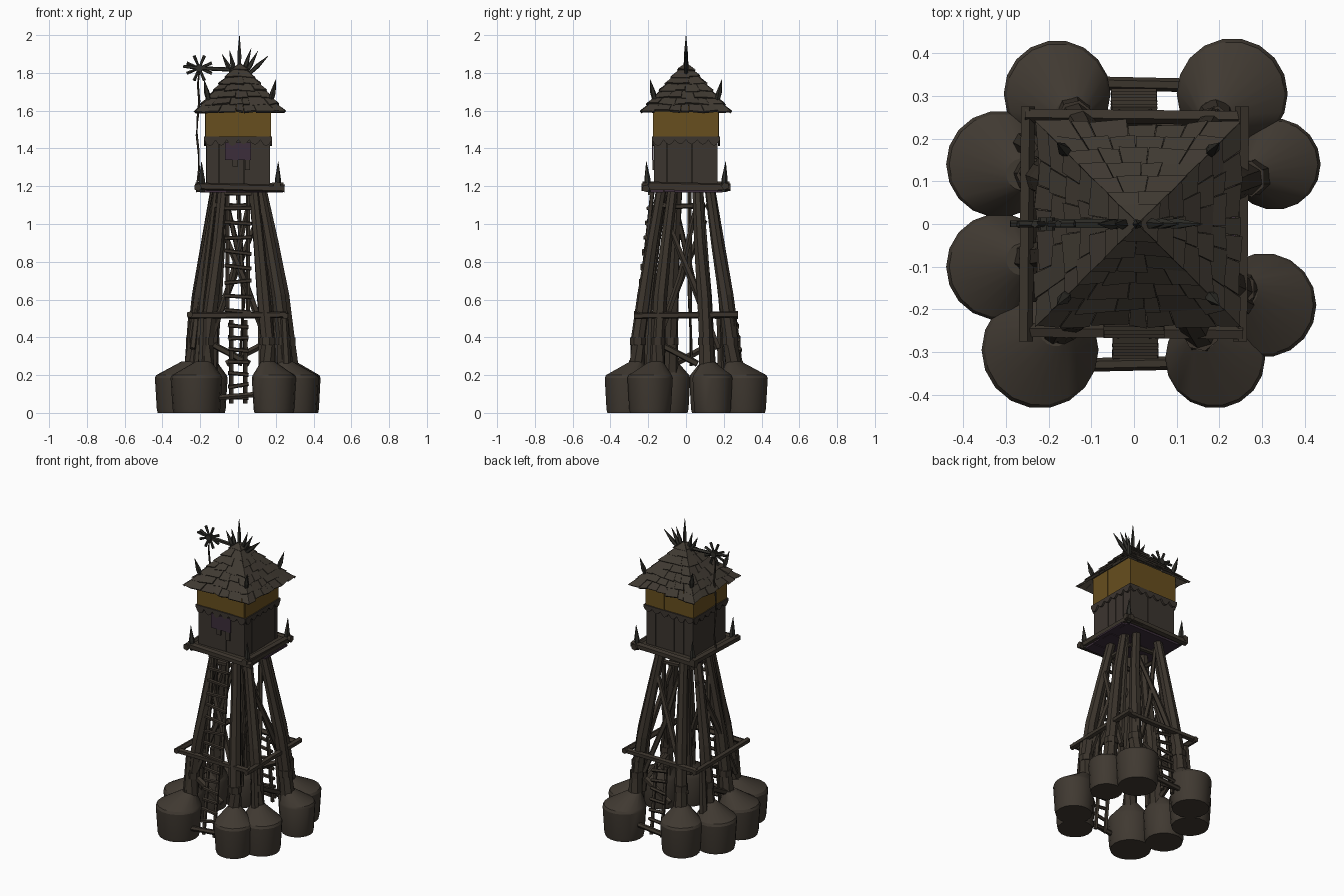
import bpy, bmesh, math, random
from mathutils import Vector, Matrix

random.seed(4)
if "Cube" in bpy.data.objects:
    bpy.data.objects.remove(bpy.data.objects["Cube"])


def material(name, rgb):
    m = bpy.data.materials.new(name)
    m.use_nodes = True
    m.diffuse_color = (*rgb, 1)
    bsdf = m.node_tree.nodes["Principled BSDF"]
    bsdf.inputs["Base Color"].default_value = (*rgb, 1)
    bsdf.inputs["Roughness"].default_value = 0.9
    return m


WOOD = material("dark wood", (0.043, 0.034, 0.025))
WALL = material("wall wood", (0.044, 0.035, 0.028))
ROOF = material("roof shingle", (0.050, 0.041, 0.031))
CLAY = material("clay", (0.051, 0.041, 0.031))
GOLD = material("ochre panel", (0.135, 0.077, 0.013))
PLUM = material("plum cloth", (0.045, 0.027, 0.043))
IRON = material("dark spike", (0.028, 0.027, 0.022))


def finish(name, bm, mat, smooth=None):
    bmesh.ops.recalc_face_normals(bm, faces=bm.faces)
    me = bpy.data.meshes.new(name)
    bm.to_mesh(me)
    bm.free()
    ob = bpy.data.objects.new(name, me)
    bpy.context.collection.objects.link(ob)
    me.materials.append(mat)
    if smooth:
        bpy.ops.object.select_all(action='DESELECT')
        ob.select_set(True)
        bpy.context.view_layer.objects.active = ob
        bpy.ops.object.shade_smooth_by_angle(angle=math.radians(smooth))


def skin(bm, rings):
    """Close a stack of rings into a solid."""
    n = len(rings[0])
    for r, s in zip(rings, rings[1:]):
        for j in range(n):
            bm.faces.new((r[j], r[(j + 1) % n], s[(j + 1) % n], s[j]))
    bm.faces.new(rings[0])
    bm.faces.new(rings[-1])


def tube(bm, pts, radii, n=6):
    """Sweep an n-sided ring along a path."""
    pts = [Vector(p) for p in pts]
    if not isinstance(radii, (list, tuple)):
        radii = [radii] * len(pts)
    rings = []
    for i, p in enumerate(pts):
        d = pts[min(i + 1, len(pts) - 1)] - pts[max(i - 1, 0)]
        q = d.to_track_quat('Z', 'Y')
        rings.append([bm.verts.new(p + q @ Vector((radii[i] * math.cos(a), radii[i] * math.sin(a), 0)))
                      for a in (2 * math.pi * j / n for j in range(n))])
    skin(bm, rings)


def hexa(bm, low, high):
    """Solid between two four-cornered loops."""
    skin(bm, [[bm.verts.new(p) for p in loop] for loop in (low, high)])


def turned(k, *pts):
    rot = Matrix.Rotation(k * math.pi / 2, 3, 'Z')
    return [rot @ Vector(p) for p in pts]


def box(bm, x0, x1, y0, y1, z0, z1, k=0):
    """Box turned k quarter turns about z."""
    hexa(bm, *[turned(k, (x0, y0, z), (x1, y0, z), (x1, y1, z), (x0, y1, z)) for z in (z0, z1)])


def spike(bm, base, tip, r):
    base, tip = Vector(base), Vector(tip)
    tube(bm, [base, base.lerp(tip, 0.4), tip], [r * 0.8, r, 0.001], 5)


# Clay footings and the bent legs growing out of them
feet = [(-0.18, 0.305, 0.125), (0.23, 0.305, 0.13), (-0.315, 0.14, 0.125), (0.33, 0.14, 0.107),
        (-0.315, -0.1, 0.125), (0.305, -0.19, 0.122), (-0.22, -0.295, 0.137), (0.19, -0.315, 0.117)]
for i, (x, y, r) in enumerate(feet):
    bm = bmesh.new()
    tip = Vector((x * 0.83, y * 0.83, 0))
    rings = []
    for s, z, t in ((0.88, 0, 0), (0.92, 0.02, 0), (1, 0.185, 0), (0.95, 0.2, 0.02), (0.3, 0.272, 1)):
        c = Vector((x, y, 0)).lerp(tip, t)
        rings.append([bm.verts.new((c.x + r * s * math.cos(a), c.y + r * s * math.sin(a), z))
                      for a in (math.pi * j / 9 for j in range(18))])
    skin(bm, rings)
    finish(f"footing_{i + 1}", bm, CLAY, 25)

    bm = bmesh.new()
    lean = 0.92 if x < 0 else 1
    path = []
    for s, z in ((0.84, 0.2), (0.79, 0.38), (0.7, 0.62), (0.55, 0.9), (0.4, 1.18)):
        j = random.uniform(-0.008, 0.008)
        path.append(Vector((x * s * lean + j, y * s - j, z)))
    tube(bm, path, [0.046, 0.038, 0.037, 0.031, 0.027], 7)
    rise = Vector((0, 0, 0.02))
    tube(bm, [path[1] - rise, path[1] + rise], 0.043, 7)
    finish(f"leg_{i + 1}", bm, WOOD)

# Braces: ring beams, crossed poles, thin uprights, low ties and short stakes
bm = bmesh.new()
for k in range(4):
    tilt = random.uniform(-0.008, 0.008)
    reach = 0.255 + 0.02 * (k % 2)
    tube(bm, turned(k, (-reach, -0.25, 0.515 + tilt), (reach, -0.255, 0.52 - tilt)), 0.018, 5)
    tube(bm, turned(k, (-0.1, -0.115, 1.09), (0.1, -0.115, 1.1)), 0.014, 5)
    tube(bm, turned(k, (0.17, -0.24, 0.34), (0.04, -0.2, 0.68), (-0.1, -0.15, 1.02)), [0.017, 0.019, 0.014], 5)
    tube(bm, turned(k, (-0.14, -0.23, 0.4), (-0.03, -0.18, 0.72), (0.06, -0.12, 1.12)), [0.016, 0.017, 0.012], 5)
    tube(bm, turned(k, (-0.13, -0.23, 0.36), (0.06, -0.25, 0.26)), 0.018, 5)
    tube(bm, turned(k, (-0.19, -0.26, 0.22), (-0.18, -0.245, 0.5)), [0.025, 0.02], 6)
    tube(bm, turned(k, (0.13, -0.22, 0.22), (0.12, -0.19, 0.6), (0.08, -0.12, 1.17)), [0.022, 0.018, 0.014], 6)
for s in (-1, 1):
    tube(bm, [(-0.11, s * 0.33, 0.08), (0.12, s * 0.325, 0.1)], 0.016, 6)
tube(bm, [(0.01, 0.03, 0.25), (0.03, 0.02, 0.6), (0.0, 0.02, 1.17)], 0.012, 5)
finish("braces", bm, WOOD)


def ladder(name, low, high, half, rungs):
    bm = bmesh.new()
    low, high = Vector(low), Vector(high)
    for s in (-1, 1):
        off = Vector((s * half, 0, 0))
        tube(bm, [low + off, high + off], 0.012, 5)
    for i in range(rungs):
        p = low.lerp(high, (i + 0.5) / rungs)
        d = Vector((half + 0.016, 0, random.uniform(-0.01, 0.01)))
        p.y += math.copysign(0.012, p.y)
        tube(bm, [p - d, p + d], 0.011, 5)
    finish(name, bm, WOOD)


ladder("front_upper_ladder", (0, -0.25, 0.5), (0, -0.175, 1.2), 0.055, 9)
ladder("front_lower_ladder", (0.003, -0.305, 0.05), (0.003, -0.255, 0.49), 0.037, 7)
ladder("back_ladder", (0, 0.305, 0.05), (0, 0.255, 0.49), 0.037, 7)

# Platform with rim beams and plum underside boards
bm = bmesh.new()
box(bm, -0.21, 0.23, -0.21, 0.215, 1.18, 1.205)
for k in range(4):
    z = 1.2 + 0.006 * (k % 2)
    shift = (0.012, 0, -0.012, 0)[k]
    tube(bm, turned(k, (-0.23 + shift, -0.207, z), (0.235 + shift, -0.212, z - 0.012)), 0.021, 5)
finish("platform", bm, WOOD)
bm = bmesh.new()
for i in range(5):
    y = -0.195 + i * 0.078
    box(bm, -0.2, 0.212, y, y + 0.076, 1.166 + 0.004 * (i % 2), 1.179)
box(bm, 0.2, 0.238, -0.06, 0.17, 1.168, 1.179)
finish("platform_underside", bm, PLUM)

# Cabin: plank walls, ochre band reaching up under the eaves, rounded trim
walls, band, trim = bmesh.new(), bmesh.new(), bmesh.new()
box(walls, -0.15, 0.15, -0.15, 0.15, 1.2, 1.6)
for k in range(4):
    for i in range(5):
        x = -0.168 + i * 0.0672
        out = random.uniform(0.166, 0.17)
        box(walls, x, x + 0.066, -out, -0.14, 1.2, 1.47, k)
        out = random.uniform(0.172, 0.176)
        box(band, x - 0.004, x + 0.067, -out, -0.14, 1.455, 1.645, k)
    for i in range(6):
        w, d = 0.0595, random.uniform(0.0, 0.01)
        x = -0.1785 + i * w
        prof = [(x, 1.462), (x, 1.445), (x + w * 0.25, 1.43 - d), (x + w / 2, 1.422 - d),
                (x + w * 0.75, 1.43 - d), (x + w, 1.445), (x + w, 1.462)]
        f = trim.faces.new([trim.verts.new(turned(k, (px, -0.181, pz))[0]) for px, pz in prof])
        new = bmesh.ops.extrude_face_region(trim, geom=[f])["geom"]
        bmesh.ops.translate(trim, verts=[v for v in new if isinstance(v, bmesh.types.BMVert)],
                            vec=turned(k, (0, 0.012, 0))[0])
finish("cabin_walls", walls, WALL)
finish("ochre_band", band, GOLD)
finish("rounded_trim", trim, WALL)
bm = bmesh.new()
box(bm, -0.068, 0.07, -0.179, -0.171, 1.34, 1.432)
finish("front_curtain", bm, PLUM)
bm = bmesh.new()
for x, z in ((-0.015, 1.305), (0.05, 1.285)):
    box(bm, x - 0.014, x + 0.014, -0.178, -0.165, z, 1.34)
finish("curtain_hem", bm, WALL)

# Roof: pyramid core above the walls, covered by rows of uneven shingles
EAVE, HALF, PEAK, CX = 1.595, 0.225, 1.85, 0.01
corners = ((-1, -1), (1, -1), (1, 1), (-1, 1))
bm = bmesh.new()
hexa(bm, [(CX + a * 0.18, b * 0.18, 1.645) for a, b in corners],
     [(CX + a * 0.005, b * 0.005, PEAK) for a, b in corners])
finish("roof_core", bm, ROOF)
bm = bmesh.new()
normal = Vector((0, -(PEAK - EAVE), HALF)).normalized()
ROWS = 7
for k in range(4):
    def on_roof(u, t, h):
        w = HALF * (1 - t) + 0.003 + h * 0.5
        p = Vector((u * w, -HALF * (1 - t), EAVE + (PEAK - EAVE) * t)) + normal * h
        return turned(k, p)[0] + Vector((CX, 0, 0))
    for row in range(ROWS):
        t0, t1 = row / ROWS, min((row + 1.3) / ROWS, 0.99)
        n = max(1, round(HALF * 2 * (1 - t0) / 0.068))
        cuts = [-1] + [-1 + 2 * (i + random.uniform(-0.25, 0.25)) / n for i in range(1, n)] + [1]
        for u0, u1 in zip(cuts, cuts[1:]):
            a, b = (t0 - random.uniform(-0.01, 0.04) for _ in range(2))
            h = random.uniform(0.008, 0.017)
            if u1 < 1:
                u1 -= 0.01
            hexa(bm, [on_roof(u0, a, 0), on_roof(u1, b, 0), on_roof(u1, t1, 0), on_roof(u0, t1, 0)],
                 [on_roof(u0, a, h), on_roof(u1, b, h), on_roof(u1, t1, 0.003), on_roof(u0, t1, 0.003)])
finish("roof_shingles", bm, ROOF)

# Spikes: crest fan, roof corners, platform corners
bm = bmesh.new()
spike(bm, (0.008, 0, 1.82), (0.008, 0, 2.0), 0.012)
for x, z in ((-0.085, 1.9), (-0.045, 1.92), (0.07, 1.93), (0.105, 1.915), (0.16, 1.89)):
    spike(bm, (x * 0.4, 0, 1.8), (x, 0, z), 0.013)
for a, b in corners:
    spike(bm, (CX + a * 0.165, b * 0.165, 1.65), (CX + a * 0.19, b * 0.19, 1.765), 0.015)
    spike(bm, (CX + a * 0.2, b * 0.2, 1.17), (CX + a * 0.203, b * 0.21, 1.33), 0.017)
finish("spikes", bm, IRON)

# Pinwheel on its arm, with a hanging rope
bm = bmesh.new()
hub = Vector((-0.205, 0, 1.825))
tube(bm, [(-0.29, 0, 1.835), hub, (0.02, 0, 1.815)], [0.008, 0.011, 0.012], 5)
tube(bm, [hub - Vector((0, 0.015, 0)), hub + Vector((0, 0.015, 0))], 0.02, 8)
for i in range(8):
    a = math.pi * (i + 0.5) / 4
    tube(bm, [hub, hub + 0.072 * Vector((math.cos(a), 0, math.sin(a)))], [0.006, 0.009], 5)
finish("pinwheel", bm, IRON)
bm = bmesh.new()
tube(bm, [hub] + [(-0.212 + 0.007 * math.sin(i * 1.7), 0.004 * (i % 2), 1.74 - 0.09 * i) for i in range(7)], 0.006, 5)
finish("rope", bm, WOOD)
